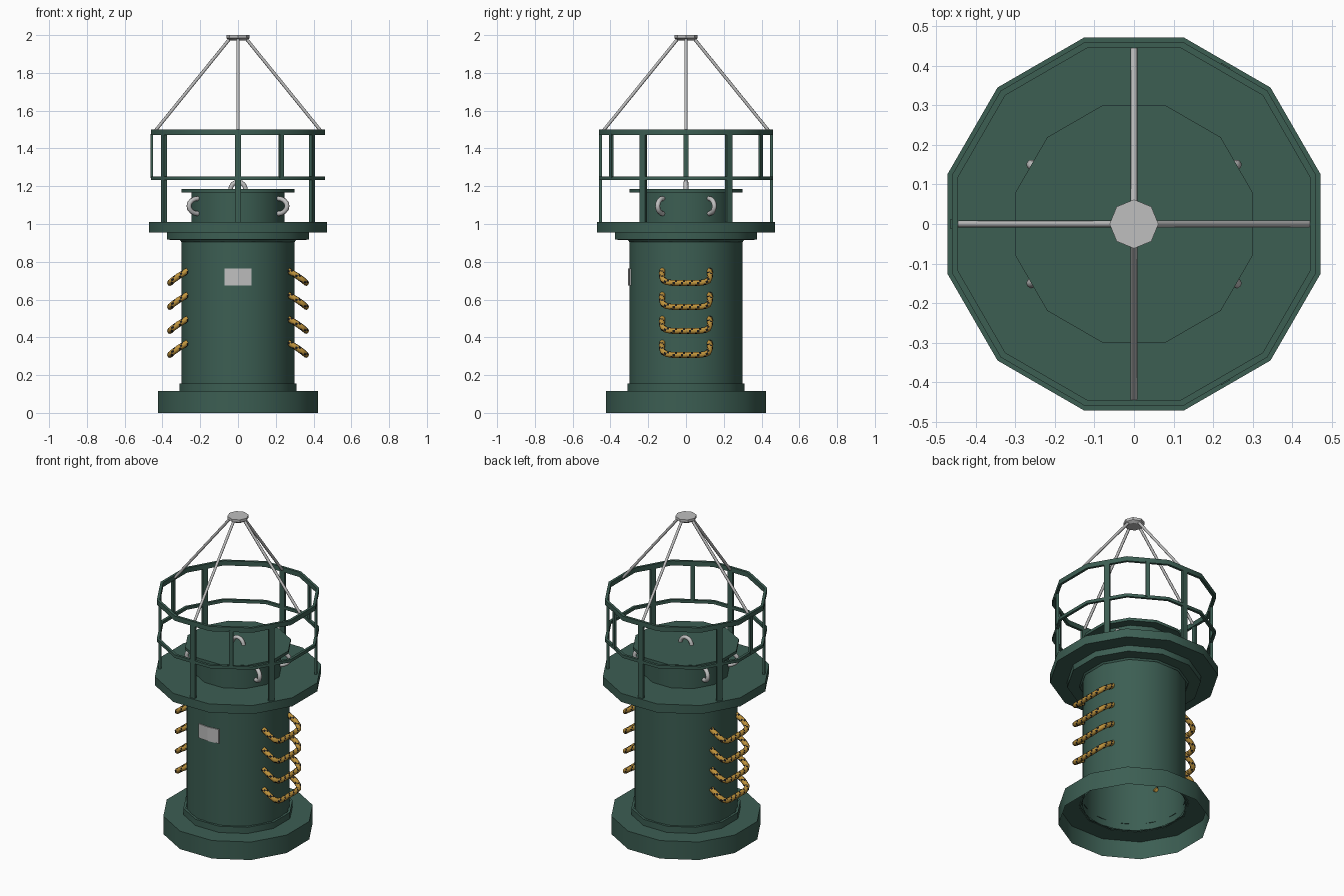
import bpy, bmesh, math
from mathutils import Vector, Matrix

if "Cube" in bpy.data.objects:
    bpy.data.objects.remove(bpy.data.objects["Cube"])


def material(name, rgb):
    m = bpy.data.materials.new(name)
    m.diffuse_color = (*rgb, 1)
    m.use_nodes = True
    m.node_tree.nodes["Principled BSDF"].inputs["Base Color"].default_value = m.diffuse_color
    return m


GREEN = material("dark green paint", (0.045, 0.112, 0.086))
GREY = material("light grey metal", (0.52, 0.52, 0.52))
YELLOW = material("warning yellow", (0.52, 0.29, 0.045))
BLACK = material("black stripe", (0.012, 0.012, 0.012))
C15 = math.cos(math.radians(15))


def finish(bm, name, mats, smooth=35):
    me = bpy.data.meshes.new(name)
    bm.to_mesh(me)
    bm.free()
    ob = bpy.data.objects.new(name, me)
    bpy.context.collection.objects.link(ob)
    for m in mats:
        me.materials.append(m)
    if smooth:
        bpy.ops.object.select_all(action='DESELECT')
        bpy.context.view_layer.objects.active = ob
        ob.select_set(True)
        bpy.ops.object.shade_smooth_by_angle(angle=math.radians(smooth))
    return ob


def lathe(name, profile, n=12, offset=15, bottom=False, top=False, closed=False, mat=GREEN):
    """Spin (flat radius, z) points into an n-sided shell."""
    bm = bmesh.new()
    k = 1 / C15 if n == 12 else 1
    rings = []
    for r, z in profile:
        rings.append([bm.verts.new((r * k * math.cos(math.radians(offset) + math.tau * i / n),
                                    r * k * math.sin(math.radians(offset) + math.tau * i / n), z))
                      for i in range(n)])
    pairs = list(zip(rings, rings[1:]))
    if closed:
        pairs.append((rings[-1], rings[0]))
    for a, b in pairs:
        for i in range(n):
            j = (i + 1) % n
            bm.faces.new((a[i], a[j], b[j], b[i]))
    if bottom:
        bm.faces.new(rings[0][::-1])
    if top:
        bm.faces.new(rings[-1])
    return finish(bm, name, [mat])


def tube(name, pts, r, mats, n=8, stripes=False):
    """Round tube along a path, optionally with spiral stripes."""
    bm = bmesh.new()
    pts = [Vector(p) for p in pts]
    rings, u = [], None
    for i, p in enumerate(pts):
        t = (pts[min(i + 1, len(pts) - 1)] - pts[max(i - 1, 0)]).normalized()
        if u is None:
            u = t.orthogonal()
        u = (u - t * u.dot(t)).normalized()
        v = t.cross(u)
        rings.append([bm.verts.new(p + r * (u * math.cos(math.tau * k / n) + v * math.sin(math.tau * k / n)))
                      for k in range(n)])
    for i, (a, b) in enumerate(zip(rings, rings[1:])):
        for k in range(n):
            f = bm.faces.new((a[k], a[(k + 1) % n], b[(k + 1) % n], b[k]))
            if stripes and (i + k) % 4 == 0:
                f.material_index = 1
    bm.faces.new(rings[0][::-1])
    bm.faces.new(rings[-1])
    return finish(bm, name, mats, 50)


def box(name, ang, r, size, z, mat=GREEN):
    """Upright box at an angle; size = (radial, tangential, height)."""
    bm = bmesh.new()
    a = math.radians(ang)
    bmesh.ops.create_cube(bm, size=1, matrix=Matrix.Rotation(a, 4, 'Z') @
                          Matrix.Translation((r, 0, z)) @ Matrix.Diagonal((*size, 1)))
    return finish(bm, name, [mat], 0)


def resample(pts, step):
    out = []
    for a, b in zip(pts, pts[1:]):
        a, b = Vector(a), Vector(b)
        m = max(1, round((b - a).length / step))
        out += [a.lerp(b, i / m) for i in range(m)]
    return out + [Vector(pts[-1])]


# hollow base, collar and body
lathe("base", [(.424, 0), (.424, .115), (.30, .115)])
lathe("bottom_collar", [(.31, .113), (.31, .155), (.295, .155)])
lathe("body", [(.30, .113), (.30, .955)], n=24, offset=0)

# upper flange, deck, drum and lid
lathe("upper_flange", [(.30, .905), (.308, .915), (.375, .917), (.375, .955)], top=True)
lathe("deck", [(.472, .955), (.472, 1.01)], bottom=True, top=True)
lathe("drum", [(.245, 1.01), (.245, 1.167)])
lathe("lid", [(.30, 1.167), (.30, 1.185)], bottom=True, top=True)

# rails and posts
for name, z0, z1 in (("middle_rail", 1.233, 1.252), ("top_rail", 1.47, 1.50)):
    lathe(name, [(.445, z0), (.461, z0), (.461, z1), (.445, z1)], closed=True)
for i in range(6):
    box(f"rail_post_{i}", 30 + 60 * i, .453, (.016, .034, .47), 1.24)
for i in range(3):
    box(f"short_rail_post_{i}", 60 + 120 * i, .457, (.014, .025, .235), 1.36)

# mast stays and top disc
for i in range(4):
    d = Vector((math.cos(i * math.pi / 2), math.sin(i * math.pi / 2), 0))
    tube(f"mast_stay_{i}", [d * .445 + Vector((0, 0, 1.485)), d * .04 + Vector((0, 0, 1.985))], .0085, [GREY])
lathe("top_disc", [(.045, 1.972), (.062, 1.984), (.062, 2.0)], n=8, offset=0, bottom=True, top=True, mat=GREY)

# grey handles on drum and lid
for i, ang in enumerate((30, 150, 210, 330)):
    a = math.radians(ang)
    pts = []
    for k in range(9):
        t = math.pi * (k / 8 - .5)
        r = .245 + .055 * math.cos(t)
        pts.append((r * math.cos(a), r * math.sin(a), 1.095 + .04 * math.sin(t)))
    tube(f"drum_handle_{i}", pts, .013, [GREY])
tube("lid_handle", [(.04 * math.cos(math.pi * k / 8), 0, 1.18 + .043 * math.sin(math.pi * k / 8))
                    for k in range(9)], .012, [GREY])

# striped rungs on both sides
half = [(.265, .125, .07), (.315, .128, .04), (.345, .12, .018), (.357, .10, .008), (.36, .07, .004)]
path = half + [(x, -y, z) for x, y, z in half[::-1]]
for s, side in ((1, "right"), (-1, "left")):
    for i in range(4):
        z = .307 + .127 * i
        pts = resample([(s * x, s * y, z + h - .004) for x, y, h in path], .011)
        tube(f"{side}_rung_{i}", pts, .016, [YELLOW, BLACK], stripes=True)

# blank name plate, bent round the front
bm = bmesh.new()
cols = [[bm.verts.new((x, y, z)) for z in (.675, .765) for y in (yy, yy + .006)]
        for x, yy in ((-.072, -.298), (0, -.306), (.072, -.298))]
for a, b in zip(cols, cols[1:]):
    for i, j in ((0, 2), (2, 3), (3, 1), (1, 0)):
        bm.faces.new((a[i], b[i], b[j], a[j]))
for c in (cols[0], cols[-1]):
    bm.faces.new((c[0], c[2], c[3], c[1]))
bmesh.ops.recalc_face_normals(bm, faces=bm.faces)
finish(bm, "front_plate", [GREY], 0)
